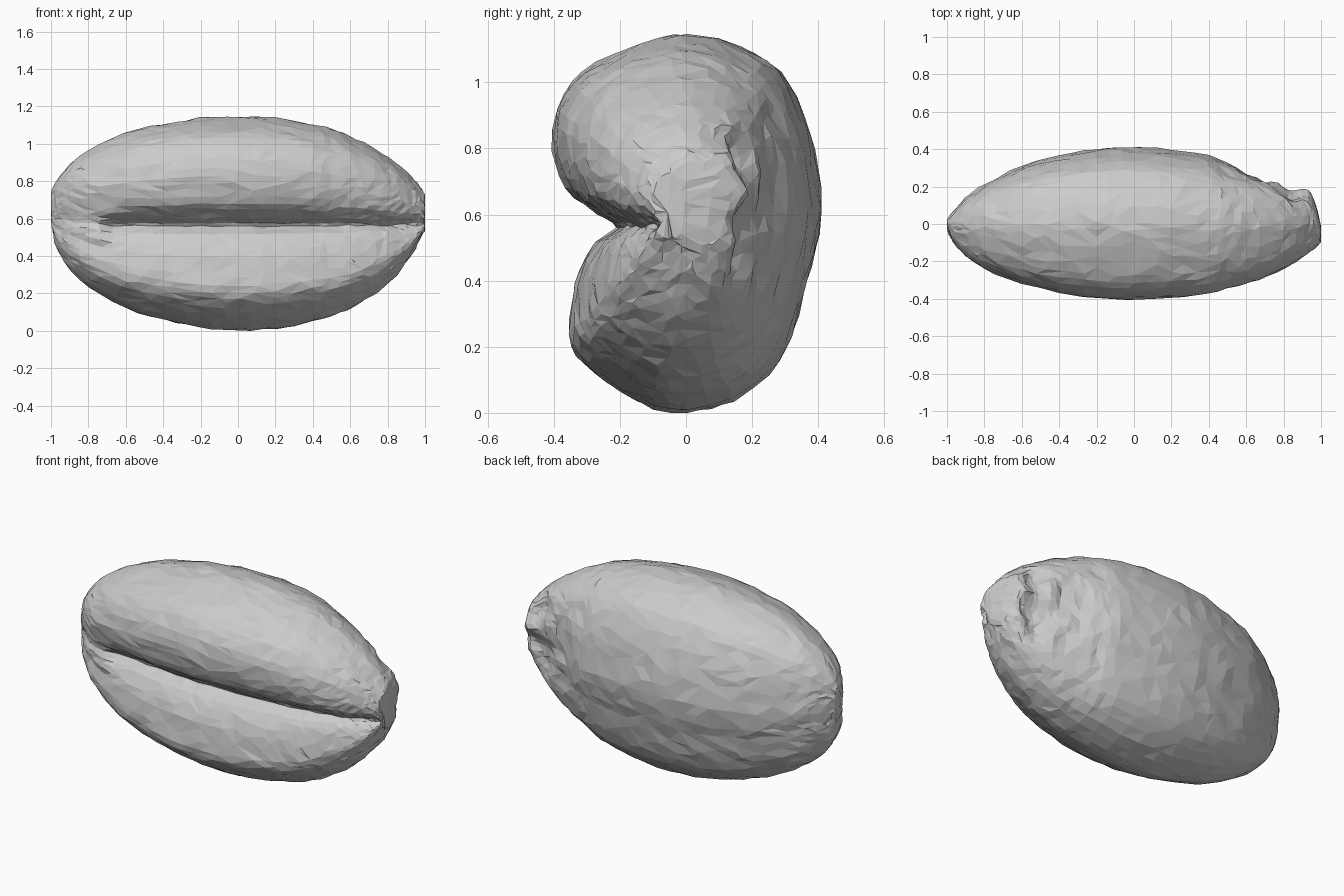
import bpy, bmesh, math, random
from mathutils import Vector, noise

if "Cube" in bpy.data.objects:
    bpy.data.objects.remove(bpy.data.objects["Cube"])

random.seed(4)

# Mid-length cross-section (y, z), clockwise from the crown, with the front groove
SECTION = [(0, 1.145), (.1, 1.13), (.2, 1.09), (.28, 1.035), (.33, .95), (.37, .85),
           (.39, .75), (.405, .61), (.385, .48), (.36, .4), (.335, .3), (.3, .2),
           (.245, .11), (.14, .035), (0, .003), (-.1, .014), (-.2, .065), (-.28, .12),
           (-.335, .17), (-.36, .24), (-.35, .34), (-.325, .44), (-.28, .515),
           (-.215, .56), (-.25, .59), (-.31, .63), (-.37, .68), (-.4, .76), (-.41, .83),
           (-.395, .92), (-.35, 1.0), (-.28, 1.06), (-.18, 1.105), (-.08, 1.135)]

# Stations along the length: x, top z, bottom z, front y, back y
STATIONS = [(-1, .72, .58, -.02, .02), (-.99, .76, .52, -.05, .03), (-.965, .81, .43, -.1, .07),
            (-.9, .89, .33, -.17, .14), (-.8, .965, .235, -.235, .21), (-.6, 1.06, .125, -.315, .31),
            (-.4, 1.105, .06, -.365, .365), (-.2, 1.138, .02, -.395, .4), (0, 1.145, .003, -.405, .41),
            (.2, 1.138, .012, -.395, .395), (.4, 1.105, .05, -.37, .365), (.5, 1.08, .08, -.345, .325),
            (.6, 1.04, .12, -.32, .295), (.7, .99, .18, -.285, .26), (.8, .93, .25, -.24, .225),
            (.87, .875, .325, -.2, .2), (.93, .82, .41, -.155, .185), (.97, .775, .49, -.125, .13),
            (1, .73, .53, -.095, 0)]


def catmull(points, steps, closed):
    """Smooth curve through a list of tuples."""
    n = len(points)
    get = (lambda i: Vector(points[i % n])) if closed else (lambda i: Vector(points[max(0, min(n - 1, i))]))
    out = []
    for i in range(n if closed else n - 1):
        a, b, c, d = get(i - 1), get(i), get(i + 1), get(i + 2)
        for s in range(steps):
            t = s / steps
            out.append(b + .5 * t * ((c - a) + t * ((2 * a - 5 * b + 4 * c - d) + t * (3 * (b - c) + d - a))))
    if not closed:
        out.append(get(n - 1))
    return out


def shape_point(row, p):
    """Place one section point at one station."""
    x, top, bottom, front, back = row
    y0, z0 = p
    # groove fades out toward the left end
    fade = max(0, min(1, (-.66 - x) / .1))
    if y0 < -.15 and .4 < z0 < .8:
        y0 += fade * .75 * (min(y0, -.37) - y0)
    y = front + (back - front) * (y0 + .41) / .815
    mid = .57 + .04 * max(0, -x - .7) / .3
    z = mid + (top - mid) * (z0 - .57) / .575 if z0 > .57 else mid - (mid - bottom) * (.57 - z0) / .567
    # rough dished scar on the back of the right end
    r = math.hypot((x - .78) / .26, (z - .62) / .3)
    if y0 > .05 and r < 1:
        y -= min(1, 2 * (1 - r)) * (.035 + .05 * noise.noise(Vector((x * 9, y0 * 9, z * 9))))
    return Vector((x, y, z))


# Loft the husk
bm = bmesh.new()
profile = catmull(SECTION, 2, True)
rings = []
for row in catmull(STATIONS, 3, False):
    ring = []
    for p in profile:
        v = shape_point(row, p)
        v += noise.noise_vector(v * 11) * .007
        v += Vector([random.uniform(-.003, .003) for _ in range(3)])
        v.x = max(-1, min(1, v.x))
        v.z = max(0, v.z)
        ring.append(bm.verts.new(v))
    rings.append(ring)
for a, b in zip(rings, rings[1:]):
    for i in range(len(a)):
        j = (i + 1) % len(a)
        bm.faces.new((a[i], a[j], b[j], b[i]))
# Close both tips
for ring in (rings[0], rings[-1]):
    centre = bm.verts.new(sum((v.co for v in ring), Vector()) / len(ring))
    for i in range(len(ring)):
        bm.faces.new((ring[i], ring[(i + 1) % len(ring)], centre))
bmesh.ops.recalc_face_normals(bm, faces=bm.faces)
# Merge crowded points at the tips so facets stay even
bmesh.ops.remove_doubles(bm, verts=bm.verts, dist=.012)
bmesh.ops.triangulate(bm, faces=bm.faces)

mesh = bpy.data.meshes.new("grooved_seed")
bm.to_mesh(mesh)
bm.free()
seed = bpy.data.objects.new("grooved_seed", mesh)
bpy.context.collection.objects.link(seed)

# Irregular flat facets
dec = seed.modifiers.new("facets", 'DECIMATE')
dec.ratio = .5
